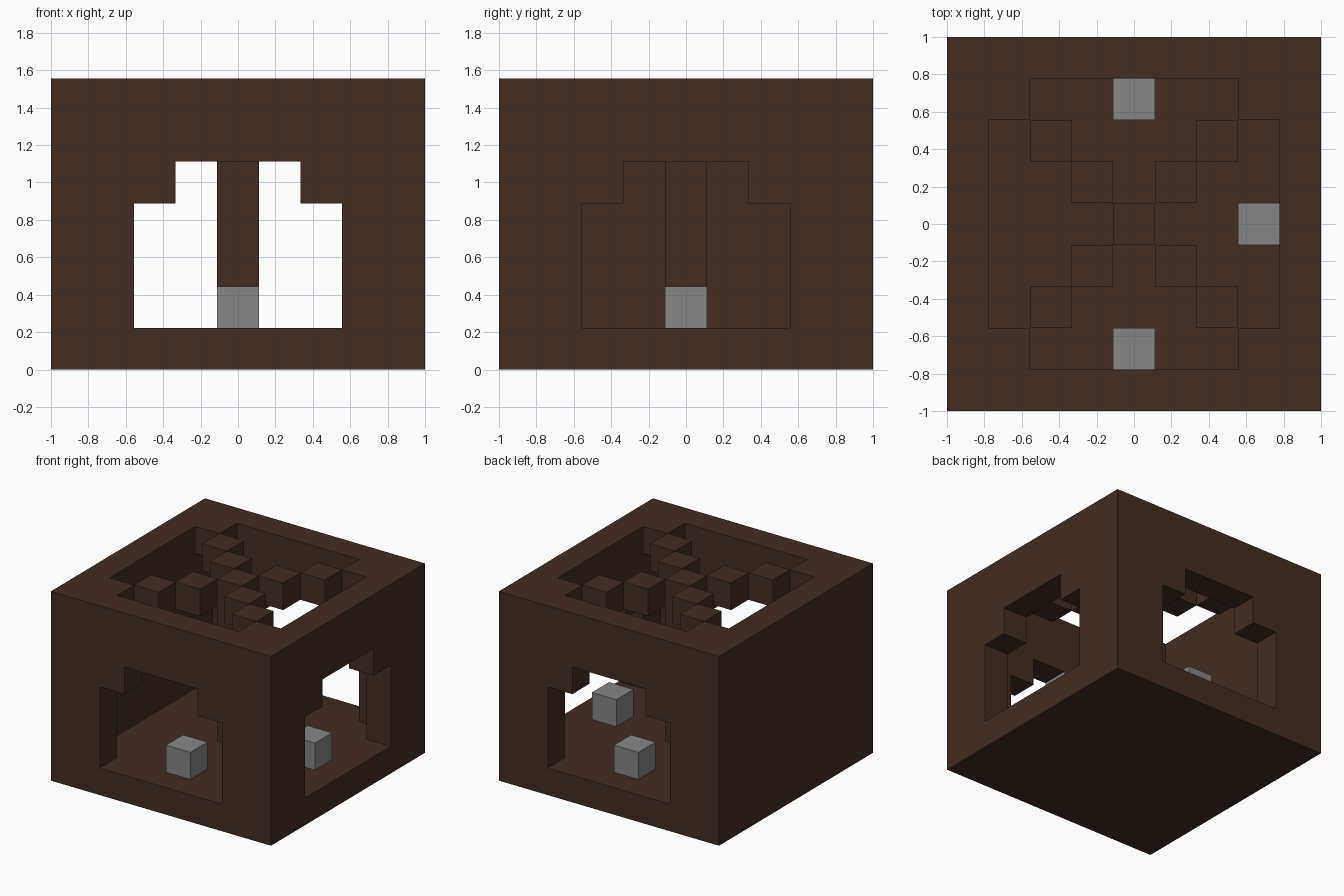
import bpy

old = bpy.data.objects.get("Cube")
if old:
    bpy.data.objects.remove(old, do_unlink=True)

U = 2 / 9  # one block


def material(name, rgb):
    m = bpy.data.materials.new(name)
    m.use_nodes = True
    col = (*rgb, 1)
    m.diffuse_color = col
    bsdf = next(n for n in m.node_tree.nodes if n.type == 'BSDF_PRINCIPLED')
    bsdf.inputs["Base Color"].default_value = col
    bsdf.inputs["Roughness"].default_value = 0.9
    return m


brown = material("dark brown", (0.054, 0.026, 0.017))
grey = material("stone grey", (0.24, 0.24, 0.24))


def box(name, low, high, mat):
    """Box between two corners given in blocks."""
    mid = [(a + b) / 2 * U for a, b in zip(low, high)]
    bpy.ops.mesh.primitive_cube_add(size=1, location=mid)
    ob = bpy.context.object
    ob.name = name
    ob.scale = [(b - a) * U for a, b in zip(low, high)]
    bpy.ops.object.transform_apply(location=True, rotation=False, scale=True)
    ob.data.materials.append(mat)
    return ob


def cut(target, low, high):
    """Remove a box from the target."""
    cutter = box("cutter", low, high, brown)
    cutter.hide_render = True
    mod = target.modifiers.new("cut", 'BOOLEAN')
    mod.operation = 'DIFFERENCE'
    mod.solver = 'EXACT'
    mod.object = cutter
    bpy.context.view_layer.objects.active = target
    bpy.ops.object.modifier_apply(modifier=mod.name)
    bpy.data.objects.remove(cutter, do_unlink=True)


# Outer shell with a square room below a roof opening with filled corners
shell = box("outer_shell", (-4.5, -4.5, 0), (4.5, 4.5, 7), brown)
cut(shell, (-3.5, -3.5, 1), (3.5, 3.5, 6))
cut(shell, (-3.5, -2.5, 5.5), (3.5, 2.5, 8))
cut(shell, (-2.5, -3.5, 5.5), (2.5, 3.5, 8))

# Stepped doorways through front, back and left walls; the fourth wall is solid
for half, top in ((2.5, 4), (1.5, 5)):
    cut(shell, (-half, -5, 1), (half, -3, top))
    cut(shell, (-half, 3, 1), (half, 5, top))
    cut(shell, (3, -half, 1), (5, half, top))

# Central post
box("centre_post", (-.5, -.5, 1), (.5, .5, 7), brown)

# Diagonal roof lattice
for sx in (-1, 1):
    for sy in (-1, 1):
        for d in (1, 2):
            x, y = sx * d, sy * d
            box("roof_block", (x - .5, y - .5, 6), (x + .5, y + .5, 7), brown)

# Stone block inside each doorway
for name, x, y in (("front", 0, -3), ("back", 0, 3), ("left", 3, 0)):
    box(name + "_stone", (x - .5, y - .5, 1), (x + .5, y + .5, 2), grey)
